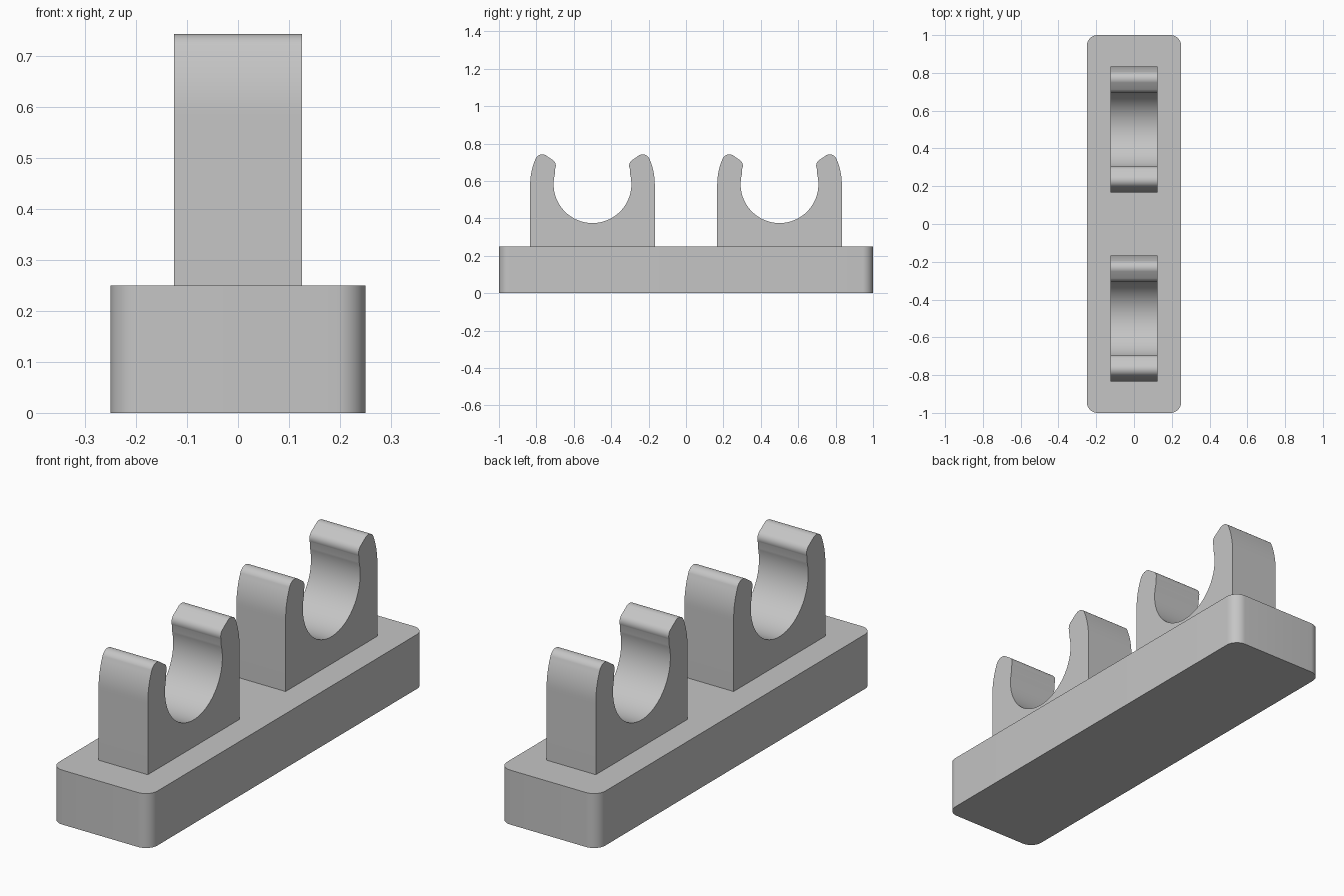
import bpy, bmesh, math

if "Cube" in bpy.data.objects:
    bpy.data.objects.remove(bpy.data.objects["Cube"])

grey = bpy.data.materials.new("plain grey")
grey.diffuse_color = (0.56, 0.56, 0.56, 1)
grey.use_nodes = True
grey.node_tree.nodes["Principled BSDF"].inputs["Base Color"].default_value = grey.diffuse_color


def prism(name, points, place, offset):
    """Extrude a closed outline; place maps (u, v) to 3D, offset is the extrusion."""
    bm = bmesh.new()
    face = bm.faces.new([bm.verts.new(place(u, v)) for u, v in points])
    ext = bmesh.ops.extrude_face_region(bm, geom=[face], use_keep_orig=True)
    moved = [g for g in ext["geom"] if isinstance(g, bmesh.types.BMVert)]
    bmesh.ops.translate(bm, verts=moved, vec=offset)
    bmesh.ops.recalc_face_normals(bm, faces=bm.faces)
    mesh = bpy.data.meshes.new(name)
    bm.to_mesh(mesh)
    bm.free()
    mesh.materials.append(grey)
    obj = bpy.data.objects.new(name, mesh)
    bpy.context.collection.objects.link(obj)
    bpy.ops.object.select_all(action='DESELECT')
    obj.select_set(True)
    bpy.context.view_layer.objects.active = obj
    bpy.ops.object.shade_smooth_by_angle(angle=math.radians(25))
    return obj


def arc(cx, cy, r, a0, a1, n):
    """Points along an arc, angles in degrees."""
    return [(cx + r * math.cos(math.radians(a0 + (a1 - a0) * i / n)),
             cy + r * math.sin(math.radians(a0 + (a1 - a0) * i / n)))
            for i in range(n + 1)]


# Base: rectangular block with rounded vertical corners
R = 0.058
corners = [(1, 1, 0), (-1, 1, 90), (-1, -1, 180), (1, -1, 270)]
outline = []
for sx, sy, a in corners:
    outline += arc(sx * (0.25 - R), sy * (1 - R), R, a, a + 90, 10)
prism("base", outline, lambda u, v: (u, v, 0), (0, 0, 0.25))

# Clip: half outline from the foot, over the rounded tip and lip, into the bore
CZ, BORE, OUTER = 0.583, 0.208, 0.333
half = [(OUTER, 0.25)]
half += arc(0, CZ, OUTER, 0, 24, 8)                  # outer wall leaning in
half += arc(0.268, 0.702, 0.040, 28, 118, 10)        # rounded tip
half += arc(0.232, 0.682, 0.036, 118, 205, 10)       # rounded lip
half += arc(0, CZ, BORE, 16, -90, 36)                # snap-in bore
profile = half + [(-u, v) for u, v in reversed(half[:-1])]

for name, y in (("front_clip", -0.5), ("back_clip", 0.5)):
    prism(name, profile, lambda u, v, y=y: (-0.125, y + u, v), (0.25, 0, 0))
